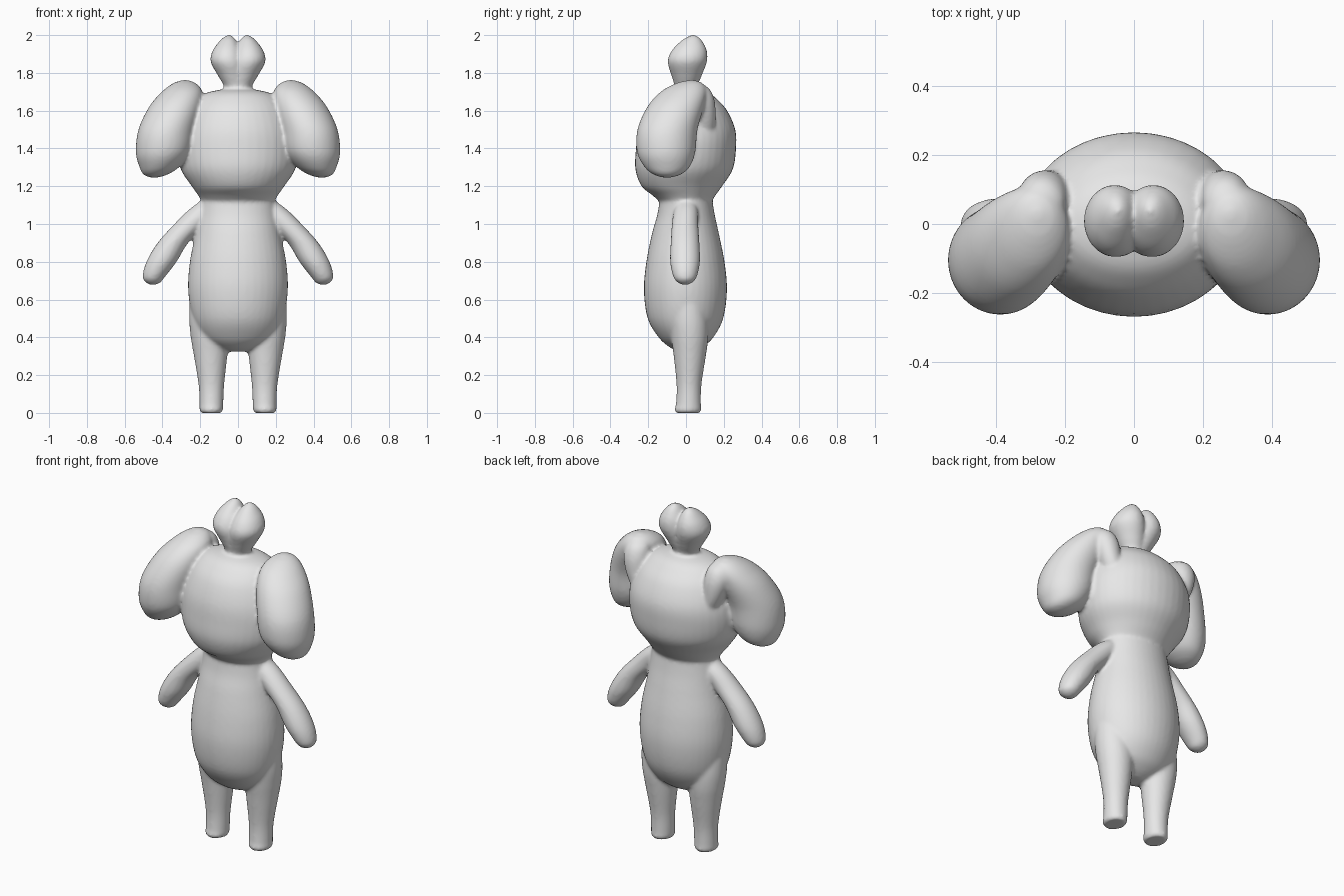
import bpy, bmesh, math

SIDES, STEPS = 40, 5

grey = bpy.data.materials.new("plain grey")
grey.diffuse_color = (0.8, 0.8, 0.8, 1)


def smooth_rows(rows):
    """Catmull-Rom interpolation between cross-sections."""
    out = []
    for i in range(len(rows) - 1):
        a, b = rows[max(i - 1, 0)], rows[i]
        c, d = rows[i + 1], rows[min(i + 2, len(rows) - 1)]
        for s in range(STEPS):
            t = s / STEPS
            out.append([0.5 * (2 * q + (r - p) * t + (2 * p - 5 * q + 4 * r - w) * t * t
                               + (3 * q - p - 3 * r + w) * t ** 3)
                        for p, q, r, w in zip(a, b, c, d)])
    return out + [list(rows[-1])]


def loft(bm, rows, side=1):
    """Closed solid through horizontal ellipses (z, x, y, rx, ry), listed bottom to top."""
    rings = []
    for z, x, y, rx, ry in smooth_rows(rows):
        rx, ry = max(rx, 0.002), max(ry, 0.002)
        ring = []
        for k in range(SIDES):
            a = 2 * math.pi * k / SIDES
            ring.append(bm.verts.new((side * (x + rx * math.cos(a)), y + ry * math.sin(a), z)))
        rings.append(ring)
    faces = [bm.faces.new(rings[0][::-1]), bm.faces.new(rings[-1])]
    for lo, hi in zip(rings, rings[1:]):
        for k in range(SIDES):
            n = (k + 1) % SIDES
            faces.append(bm.faces.new((lo[k], lo[n], hi[n], hi[k])))
    if side < 0:
        bmesh.ops.reverse_faces(bm, faces=faces)


torso = [(.325, 0, 0, .05, .04), (.35, 0, 0, .12, .09), (.40, 0, 0, .19, .145),
         (.50, 0, -.003, .24, .2), (.65, 0, -.003, .264, .22), (.80, 0, -.003, .255, .207),
         (.95, 0, -.003, .225, .177), (1.05, 0, 0, .208, .152), (1.15, 0, 0, .195, .137),
         (1.25, 0, 0, .18, .13)]
head = [(1.10, 0, 0, .18, .12), (1.15, 0, -.01, .21, .165), (1.20, 0, -.022, .245, .213),
        (1.29, 0, -.01, .303, .258), (1.40, 0, 0, .322, .265), (1.50, 0, .005, .31, .256),
        (1.60, 0, .003, .268, .215), (1.66, 0, 0, .222, .165), (1.695, 0, 0, .165, .12),
        (1.715, 0, 0, .07, .06)]
leg = [(0, .142, .01, .054, .062), (.015, .142, .01, .062, .071), (.05, .141, .013, .063, .066),
       (.15, .141, .016, .068, .066), (.30, .145, .02, .088, .085), (.40, .15, .02, .1, .098),
       (.50, .158, .015, .1, .1), (.62, .165, .01, .085, .08), (.70, .165, .01, .04, .04)]
arm = [(.678, .452, -.005, .01, .01), (.688, .449, -.005, .036, .036), (.72, .446, -.005, .059, .062),
       (.80, .405, -.005, .08, .079), (.90, .345, -.005, .081, .076), (1.0, .252, -.005, .085, .07),
       (1.08, .175, 0, .08, .062), (1.14, .13, 0, .04, .04)]
ear_lobe = [(1.245, .445, -.1, .012, .012), (1.26, .438, -.1, .06, .068), (1.30, .417, -.1, .104, .118),
            (1.38, .396, -.105, .145, .154), (1.50, .378, -.098, .149, .159),
            (1.62, .333, -.055, .138, .15), (1.70, .296, -.012, .107, .122),
            (1.745, .283, .018, .06, .07), (1.762, .28, .03, .012, .012)]
ear_root = [(1.43, .22, .09, .03, .03), (1.50, .235, .095, .05, .055), (1.58, .255, .095, .062, .062),
            (1.66, .265, .08, .072, .07), (1.72, .268, .055, .06, .065), (1.755, .275, .035, .02, .02)]
topknot_lobe = [(1.66, .015, 0, .08, .075), (1.72, .012, 0, .06, .06), (1.78, .028, .003, .075, .078),
                (1.86, .053, .007, .092, .104), (1.92, .056, .018, .077, .092),
                (1.97, .052, .03, .044, .055), (1.992, .049, .037, .022, .027),
                (2.002, .047, .04, .005, .005)]

# Torso and head on the centre line, mirrored limbs, ears and hair tuft
bm = bmesh.new()
loft(bm, torso)
loft(bm, head)
for side in (1, -1):
    for part in (leg, arm, ear_lobe, ear_root, topknot_lobe):
        loft(bm, part, side)
mesh = bpy.data.meshes.new("plush_figure")
bm.to_mesh(mesh)
bm.free()
mesh.materials.append(grey)
figure = bpy.data.objects.new("plush_figure", mesh)
bpy.context.collection.objects.link(figure)

# Fuse all parts into one skin with soft joins
fuse = figure.modifiers.new("fuse", 'REMESH')
fuse.mode = 'VOXEL'
fuse.voxel_size = 0.01
fuse.use_smooth_shade = True
soften = figure.modifiers.new("soften", 'SMOOTH')
soften.factor = 0.5
soften.iterations = 6
